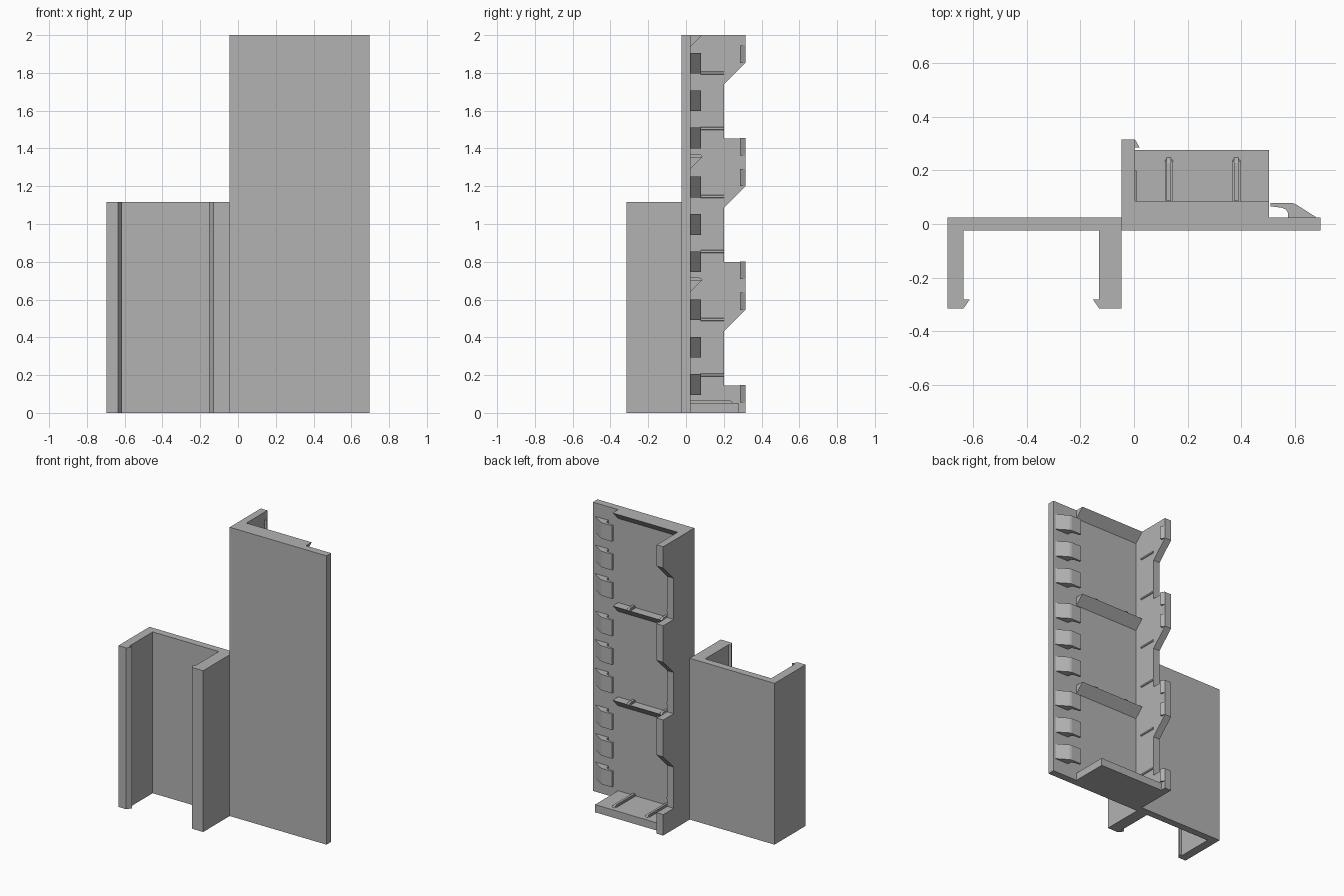
import bpy, bmesh
from mathutils import Vector

if "Cube" in bpy.data.objects:
    bpy.data.objects.remove(bpy.data.objects["Cube"])

grey = bpy.data.materials.new("plain grey")
grey.diffuse_color = (0.45, 0.45, 0.45, 1)
grey.use_nodes = True
grey.node_tree.nodes["Principled BSDF"].inputs["Base Color"].default_value = grey.diffuse_color

X0, X1 = -0.046, 0.004      # side wall
YF, YB = -0.025, 0.025      # plate front and back
SHELF_X = 0.503


def prism(name, pts, axis, lo, hi):
    """Extrude a 2D profile: axis 'z' takes (x, y) points, axis 'x' takes (y, z), axis 'y' takes (x, z)."""
    place = {"z": lambda a, b, t: (a, b, t),
             "x": lambda a, b, t: (t, a, b),
             "y": lambda a, b, t: (a, t, b)}[axis]
    bm = bmesh.new()
    face = bm.faces.new([bm.verts.new(place(a, b, lo)) for a, b in pts])
    ext = bmesh.ops.extrude_face_region(bm, geom=[face])
    shift = Vector(place(0, 0, hi - lo))
    for v in ext["geom"]:
        if isinstance(v, bmesh.types.BMVert):
            v.co += shift
    bmesh.ops.recalc_face_normals(bm, faces=bm.faces[:])
    me = bpy.data.meshes.new(name)
    bm.to_mesh(me)
    bm.free()
    me.materials.append(grey)
    ob = bpy.data.objects.new(name, me)
    bpy.context.collection.objects.link(ob)
    return ob


# Tall front panel and the low channel beside it, with hooked legs
prism("front_panel", [(X0, YF), (0.696, YF), (0.696, YB), (X0, YB)], "z", 0, 2)
prism("channel", [
    (X0, YB), (-0.696, YB), (-0.696, -0.315), (-0.636, -0.315), (-0.613, -0.282),
    (-0.636, -0.282), (-0.636, YF), (-0.13, YF), (-0.13, -0.282), (-0.153, -0.282),
    (-0.13, -0.315), (X0, -0.315)], "z", 0, 1.117)

# Side wall with three notches along its back edge
wall = [(YB, 0), (0.315, 0)]
for top, bottom in ((0.145, 0.545), (0.80, 1.2), (1.453, 1.853)):
    wall += [(0.315, top), (0.2, top), (0.2, bottom - 0.115), (0.315, bottom)]
wall += [(0.315, 2), (YB, 2)]
prism("side_wall", wall, "x", X0, X1)

# Catches at the wall's back edge and thin ribs on its inner face
for z in (0.055, 0.545, 0.71, 1.2, 1.363, 1.853):
    prism("wall_catch", [(X1, 0.315), (0.021, 0.285), (X1, 0.285)], "z", z, z + 0.092)
for z in (0.2, 0.495, 0.855, 1.145, 1.505, 1.8):
    prism("wall_rib", [(X1, z - 0.008), (X1 + 0.006, z - 0.005),
                       (X1 + 0.006, z + 0.005), (X1, z + 0.008)], "y", 0.078, 0.2)

# Bottom shelf and sloped ledges above it
prism("bottom_shelf", [(YB, 0), (0.277, 0), (0.277, 0.053), (YB, 0.053)], "x", X1, SHELF_X)
for z in (0.703, 1.356, 2.0):
    prism("ledge", [(YB, z - 0.061), (0.086, z), (YB, z)], "x", X1, SHELF_X)

# Rounded ribs on the shelf and ledges
for x in (0.13, 0.382):
    for z, end in ((0.053, 0.248), (0.703, 0.088), (1.356, 0.088)):
        prism("shelf_rib", [(YB, z), (end, z), (end - 0.008, z + 0.01),
                            (end - 0.02, z + 0.014), (YB, z + 0.014)],
              "x", x - 0.008, x + 0.008)
        prism("shelf_rib_base", [(YB, z), (end - 0.01, z), (end - 0.015, z + 0.007),
                                 (YB, z + 0.007)], "x", x - 0.015, x + 0.015)

# Row of snap clips along the right edge
clip = [(0.575, YB), (0.575, 0.042), (0.567, 0.054), (0.55, 0.061), (0.51, 0.066),
        (0.51, 0.079), (0.59, 0.079), (0.605, 0.073), (0.68, YB)]
for base in (0.095, 0.745, 1.4):
    for i in range(3):
        z = base + 0.198 * i
        prism("snap_clip", clip, "z", z, z + 0.11)
